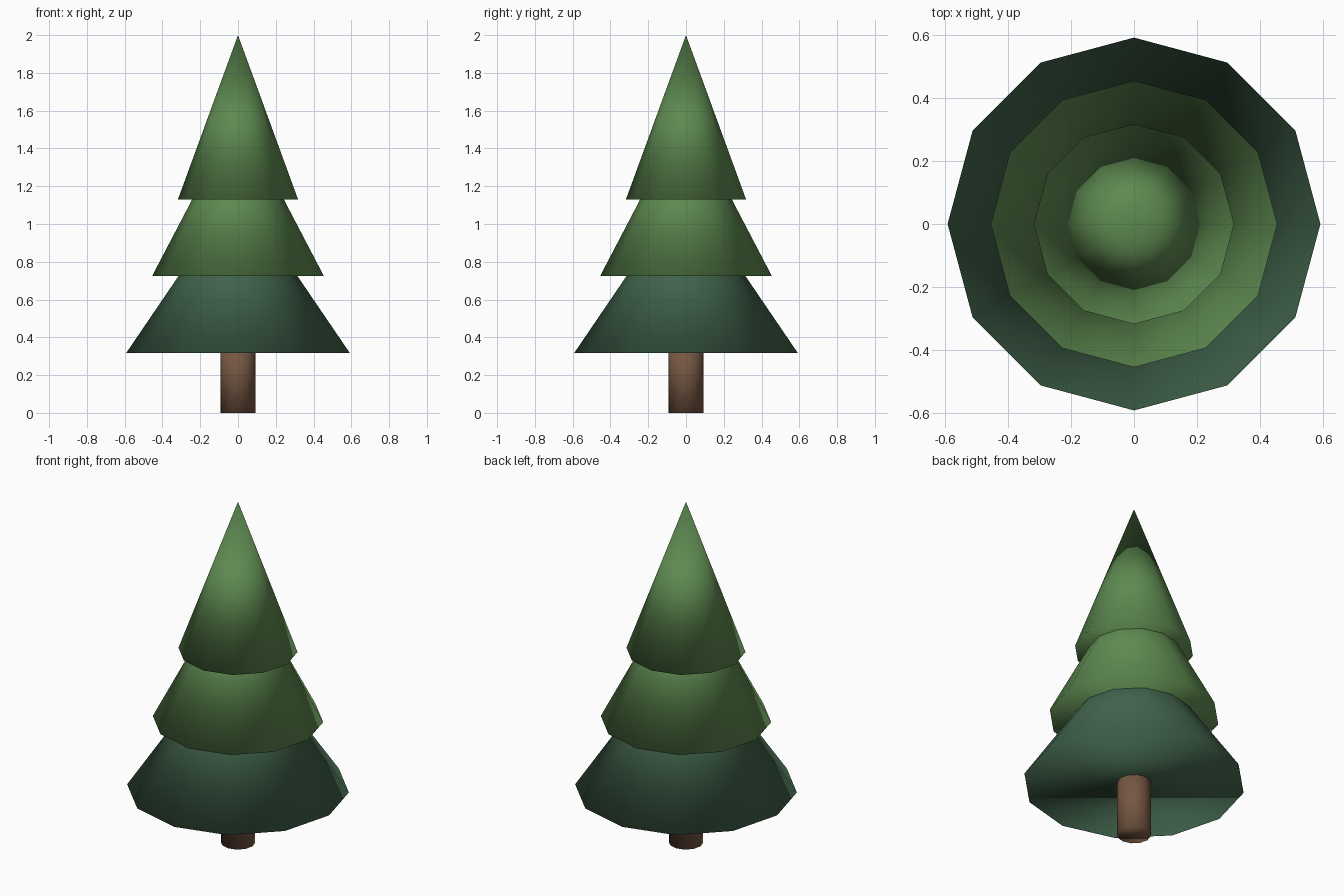
import bpy

if "Cube" in bpy.data.objects:
    bpy.data.objects.remove(bpy.data.objects["Cube"])


def material(name, rgb):
    mat = bpy.data.materials.new(name)
    mat.diffuse_color = (*rgb, 1)
    mat.use_nodes = True
    mat.node_tree.nodes["Principled BSDF"].inputs["Base Color"].default_value = mat.diffuse_color
    return mat


def finish(name, mat):
    obj = bpy.context.object
    obj.name = name
    obj.data.materials.append(mat)
    # Shading is smooth all over, caps included
    bpy.ops.object.shade_smooth()


bark = material("bark", (0.18, 0.095, 0.055))
dark_green = material("dark_green", (0.05, 0.12, 0.068))
light_green = material("light_green", (0.11, 0.25, 0.08))

# Trunk, running slightly up into the lowest tier
trunk_top = 0.40
bpy.ops.mesh.primitive_cylinder_add(vertices=12, radius=0.092, depth=trunk_top,
                                    location=(0, 0, trunk_top / 2))
finish("trunk", bark)

# Three overlapping closed cones of equal height
height = 0.87
tiers = [
    ("lower_foliage", 0.592, 0.317, dark_green),
    ("middle_foliage", 0.455, 0.724, light_green),
    ("upper_foliage", 0.318, 1.13, light_green),
]
for name, radius, base, mat in tiers:
    bpy.ops.mesh.primitive_cone_add(vertices=12, radius1=radius, radius2=0, depth=height,
                                    location=(0, 0, base + height / 2))
    finish(name, mat)
